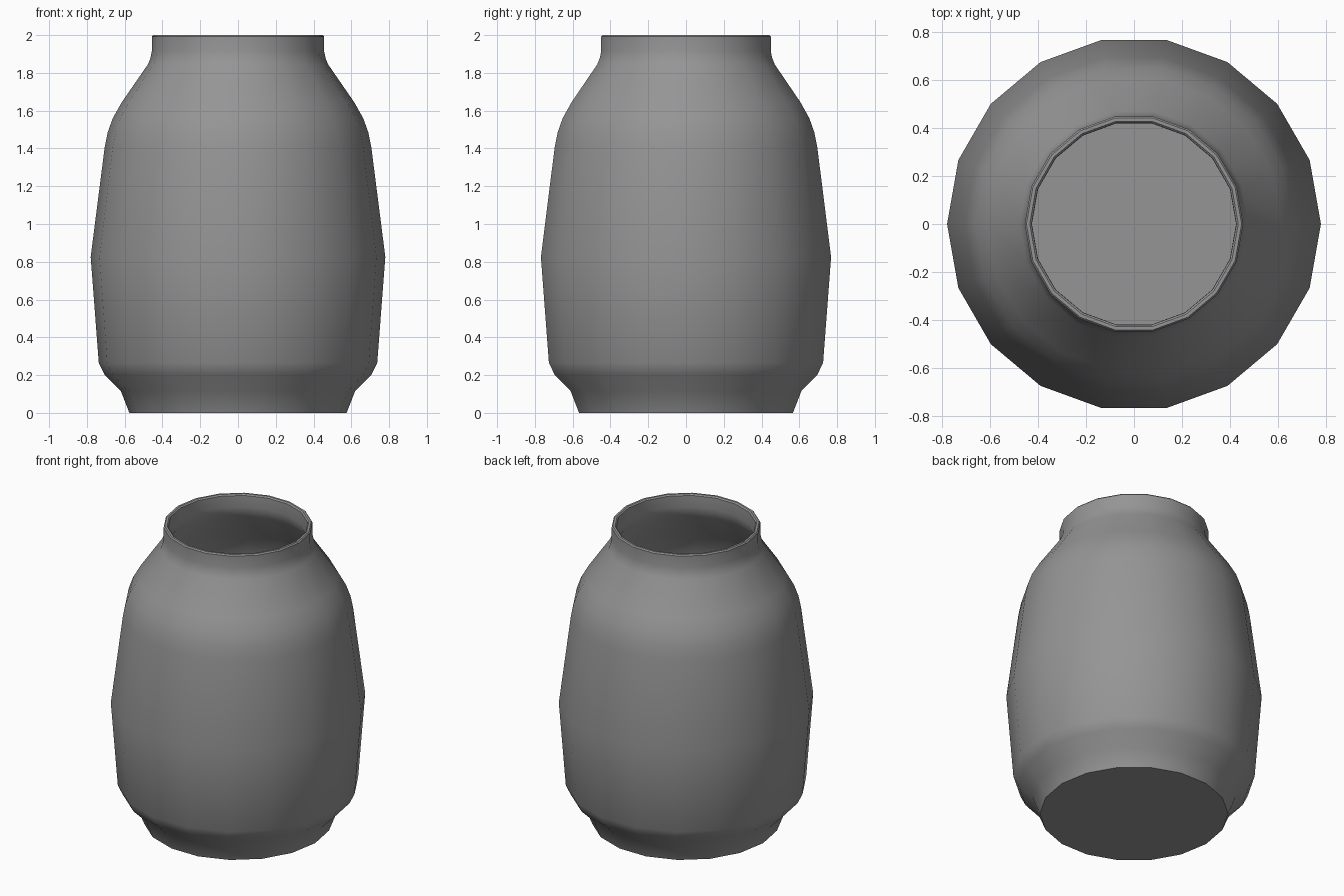
import bpy
import bmesh
import math
from mathutils import Vector

cube = bpy.data.objects.get("Cube")
if cube:
    bpy.data.objects.remove(cube, do_unlink=True)

SIDES = 18
WALL = 0.03


def make_material(name, rgb):
    mat = bpy.data.materials.new(name)
    mat.use_nodes = True
    color = (*rgb, 1.0)
    mat.diffuse_color = color
    mat.node_tree.nodes["Principled BSDF"].inputs["Base Color"].default_value = color
    return mat


def lathe(name, profile, mat):
    """Spin an (r, z) profile, running from axis to axis, about z."""
    bm = bmesh.new()
    verts = [bm.verts.new(Vector((r, 0, z))) for r, z in profile]
    edges = [bm.edges.new(pair) for pair in zip(verts, verts[1:])]
    bmesh.ops.spin(bm, geom=verts + edges, cent=(0, 0, 0), axis=(0, 0, 1),
                   angle=math.tau, steps=SIDES)
    bmesh.ops.remove_doubles(bm, verts=bm.verts, dist=0.0005)
    bmesh.ops.recalc_face_normals(bm, faces=bm.faces)
    mesh = bpy.data.meshes.new(name)
    bm.to_mesh(mesh)
    bm.free()
    mesh.materials.append(mat)
    obj = bpy.data.objects.new(name, mesh)
    bpy.context.collection.objects.link(obj)
    bpy.ops.object.select_all(action="DESELECT")
    obj.select_set(True)
    bpy.context.view_layer.objects.active = obj
    bpy.ops.object.shade_smooth_by_angle(angle=math.radians(38))
    return obj


# Outer wall: flared foot, belly, rounded shoulder, neck
outer = [(0.575, 0), (0.62, 0.115), (0.705, 0.2), (0.737, 0.265), (0.78, 0.825),
         (0.706, 1.405), (0.69, 1.485), (0.663, 1.56), (0.615, 1.645),
         (0.477, 1.845), (0.463, 1.88), (0.456, 1.915), (0.456, 1.992)]

# Softened rim
rim = [(0.449, 2.0), (0.435, 2.0), (0.427, 1.992)]

# Inner wall follows the outer one down to a flat floor
inner = [(r - WALL, max(z, WALL)) for r, z in reversed(outer[:-1])]

profile = [(0, 0)] + outer + rim + inner + [(0, WALL)]
lathe("jar_body", profile, make_material("grey clay", (0.3, 0.3, 0.3)))
